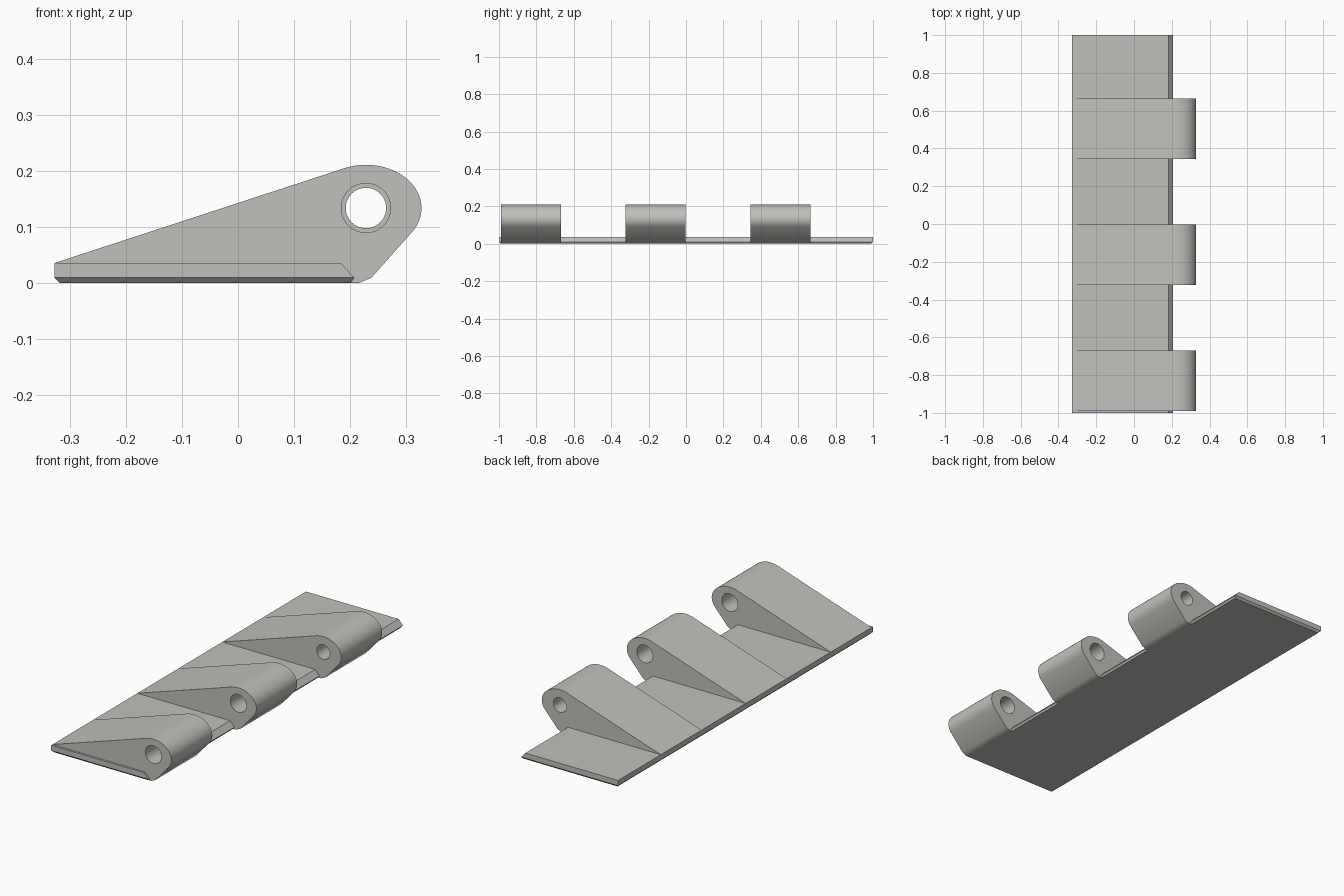
import bpy, bmesh, math
from mathutils import Vector

if "Cube" in bpy.data.objects:
    bpy.data.objects.remove(bpy.data.objects["Cube"])

grey = bpy.data.materials.new("warm light grey")
grey.diffuse_color = (0.53, 0.53, 0.50, 1)
grey.use_nodes = True
grey.node_tree.nodes["Principled BSDF"].inputs["Base Color"].default_value = grey.diffuse_color


def finish(name, bm):
    bmesh.ops.recalc_face_normals(bm, faces=bm.faces[:])
    mesh = bpy.data.meshes.new(name)
    bm.to_mesh(mesh)
    bm.free()
    mesh.materials.append(grey)
    ob = bpy.data.objects.new(name, mesh)
    bpy.context.collection.objects.link(ob)
    return ob


# Leaf plate: three stacked rectangles give the bevelled underside and sloped edge
bm = bmesh.new()
layers = []
for z, x0, x1, y in [(0, -0.317, 0.20, 0.99), (0.01, -0.327, 0.207, 1.0), (0.036, -0.327, 0.183, 1.0)]:
    layers.append([bm.verts.new(p) for p in [(x0, -y, z), (x1, -y, z), (x1, y, z), (x0, y, z)]])
bm.faces.new(layers[0])
bm.faces.new(layers[-1])
for lo, hi in zip(layers, layers[1:]):
    for i in range(4):
        j = (i + 1) % 4
        bm.faces.new((lo[i], lo[j], hi[j], hi[i]))
finish("leaf_plate", bm)


# Knuckle: wedge with a rounded nose and a pin hole, extruded along y
CX, CZ = 0.228, 0.134


def ellipse(rx, rz, start, end, n):
    angles = [math.radians(start + (end - start) * i / n) for i in range(n + 1)]
    return [(CX + rx * math.cos(a), CZ + rz * math.sin(a)) for a in angles]


def knuckle(name, y0, length, hole):
    bm = bmesh.new()
    outer = [(-0.327, 0.036)] + ellipse(0.099, 0.077, 112, -34, 36)
    outer += [(0.238, 0.01), (0.215, 0), (0.20, 0), (0.207, 0.01), (0.183, 0.036)]
    inner = ellipse(hole, hole, 0, 360, 40)[:-1]
    edges = []
    for loop in (outer, inner):
        vs = [bm.verts.new((x, y0, z)) for x, z in loop]
        edges += [bm.edges.new((vs[i - 1], vs[i])) for i in range(len(vs))]
    bmesh.ops.triangle_fill(bm, use_beauty=True, edges=edges, normal=Vector((0, -1, 0)))
    ext = bmesh.ops.extrude_face_region(bm, geom=bm.faces[:], use_keep_orig=True)
    moved = [v for v in ext["geom"] if isinstance(v, bmesh.types.BMVert)]
    bmesh.ops.translate(bm, verts=moved, vec=(0, length, 0))
    bmesh.ops.dissolve_limit(bm, angle_limit=0.001, verts=bm.verts[:], edges=bm.edges[:])
    ob = finish(name, bm)
    bpy.ops.object.select_all(action="DESELECT")
    ob.select_set(True)
    bpy.context.view_layer.objects.active = ob
    bpy.ops.object.shade_smooth_by_angle(angle=math.radians(25))


for name, y0, hole in [("front_knuckle", -0.99, 0.044),
                       ("middle_knuckle", -0.323, 0.044),
                       ("back_knuckle", 0.344, 0.036)]:
    knuckle(name, y0, 0.321, hole)
